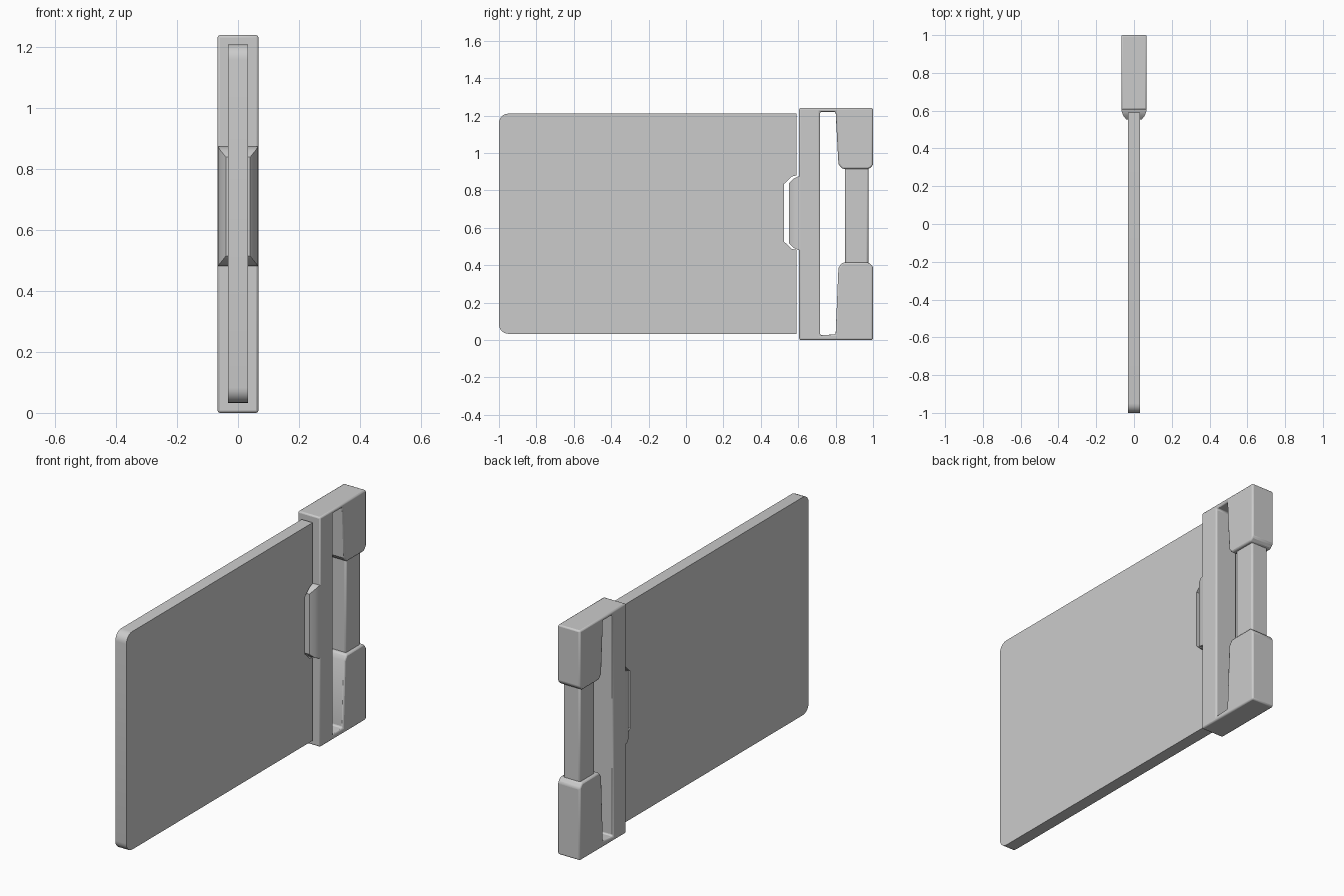
import bpy, bmesh, math

if "Cube" in bpy.data.objects:
    bpy.data.objects.remove(bpy.data.objects["Cube"])


def finish(name, bm, bevel=0.0, segments=2):
    bmesh.ops.recalc_face_normals(bm, faces=bm.faces[:])
    mesh = bpy.data.meshes.new(name)
    bm.to_mesh(mesh)
    bm.free()
    ob = bpy.data.objects.new(name, mesh)
    bpy.context.collection.objects.link(ob)
    if bevel:
        mod = ob.modifiers.new("Bevel", 'BEVEL')
        mod.width = bevel
        mod.segments = segments
        mod.limit_method = 'ANGLE'
        mod.angle_limit = math.radians(40)
    bpy.ops.object.select_all(action='DESELECT')
    ob.select_set(True)
    bpy.context.view_layer.objects.active = ob
    bpy.ops.object.shade_smooth_by_angle(angle=math.radians(35))
    return ob


def plate(name, profile, half_width, bevel=0.0, segments=2):
    """Extrude a (y, z) outline symmetrically along x."""
    bm = bmesh.new()
    face = bm.faces.new([bm.verts.new((-half_width, y, z)) for y, z in profile])
    geom = bmesh.ops.extrude_face_region(bm, geom=[face])['geom']
    verts = [g for g in geom if isinstance(g, bmesh.types.BMVert)]
    bmesh.ops.translate(bm, verts=verts, vec=(2 * half_width, 0, 0))
    return finish(name, bm, bevel, segments)


def arc(cy, cz, r, a0, a1, n=6):
    angles = [math.radians(a0 + (a1 - a0) * i / n) for i in range(n + 1)]
    return [(cy + r * math.cos(a), cz + r * math.sin(a)) for a in angles]


# Flat panel with rounded outer corners and a notch for the tab
panel = arc(-0.95, 1.16, 0.05, 90, 180) + arc(-0.95, 0.083, 0.05, 180, 270)
panel += [(0.59, 0.033), (0.59, 0.482), (0.565, 0.487), (0.525, 0.525),
          (0.525, 0.835), (0.565, 0.873), (0.59, 0.88), (0.59, 1.21)]
plate("panel", panel, 0.033)

# C-shaped handle frame: front bar, thin end plates and two gripping blocks
frame = [(0.605, 0.0), (1.0, 0.0), (1.0, 0.39), (0.98, 0.413), (0.835, 0.413),
         (0.815, 0.385), (0.80, 0.03), (0.717, 0.025),
         (0.717, 1.22), (0.80, 1.22), (0.815, 0.94), (0.835, 0.915),
         (0.98, 0.915), (1.0, 0.935), (1.0, 1.24), (0.605, 1.24)]
plate("handle_frame", frame, 0.067, 0.008)

# Grip bar between the blocks
plate("grip_bar", [(0.85, 0.38), (0.975, 0.38), (0.975, 0.95), (0.85, 0.95)],
      0.05, 0.009)

# Tapered tab projecting from the front bar into the notch
bm = bmesh.new()
rings = []
for y, hx, z0, z1 in [(0.63, 0.067, 0.48, 0.876), (0.598, 0.066, 0.482, 0.874),
                      (0.575, 0.058, 0.492, 0.862), (0.552, 0.04, 0.515, 0.84)]:
    rings.append([bm.verts.new((x, y, z)) for x, z in
                  [(-hx, z0), (hx, z0), (hx, z1), (-hx, z1)]])
for a, b in zip(rings, rings[1:]):
    for i in range(4):
        j = (i + 1) % 4
        bm.faces.new([a[i], a[j], b[j], b[i]])
bm.faces.new(rings[0])
bm.faces.new(rings[-1])
finish("latch_tab", bm)
